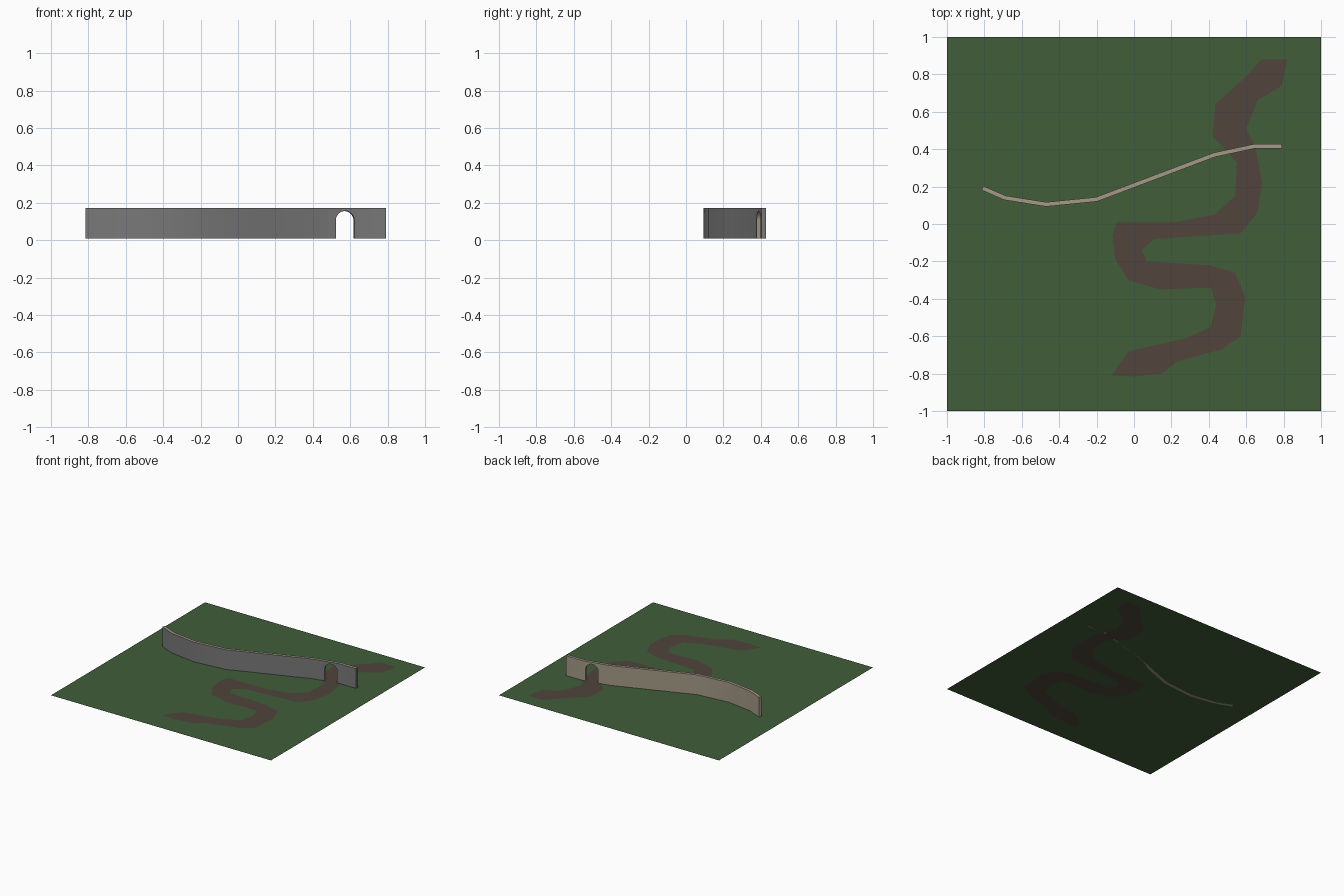
import bpy, bmesh, math
from mathutils import Vector

if "Cube" in bpy.data.objects:
    bpy.data.objects.remove(bpy.data.objects["Cube"])

GROUND_Z = 0.01


def material(name, rgb):
    m = bpy.data.materials.new(name)
    m.diffuse_color = (*rgb, 1)
    m.use_nodes = True
    m.node_tree.nodes["Principled BSDF"].inputs["Base Color"].default_value = m.diffuse_color
    return m


grass = material("grass green", (0.052, 0.11, 0.042))
earth = material("earth brown", (0.082, 0.058, 0.045))
grey = material("stone grey", (0.19, 0.19, 0.19))
beige = material("stone beige", (0.37, 0.32, 0.24))


def add_object(name, bm, mats):
    mesh = bpy.data.meshes.new(name)
    bm.to_mesh(mesh)
    bm.free()
    ob = bpy.data.objects.new(name, mesh)
    bpy.context.collection.objects.link(ob)
    for m in mats:
        mesh.materials.append(m)
    return ob


def add_loop(bm, pts, z):
    vs = [bm.verts.new((x, y, z)) for x, y in pts]
    return [bm.edges.new((vs[i - 1], vs[i])) for i in range(len(vs))]


def face_up(bm):
    for f in bm.faces:
        f.normal_update()
        if f.normal.z < 0:
            f.normal_flip()


# banks of the winding path, south to north
left = [(-0.12, -0.81), (-0.03, -0.68), (0.28, -0.61), (0.41, -0.55), (0.44, -0.43),
        (0.41, -0.34), (0.14, -0.35), (-0.03, -0.30), (-0.10, -0.19), (-0.115, -0.06),
        (-0.09, 0.01), (0.22, 0.01), (0.43, 0.05), (0.54, 0.15), (0.55, 0.33),
        (0.42, 0.47), (0.435, 0.64), (0.60, 0.79), (0.68, 0.88)]
right = [(0.0, -0.815), (0.15, -0.80), (0.23, -0.735), (0.47, -0.67), (0.57, -0.60),
         (0.595, -0.39), (0.54, -0.26), (0.40, -0.22), (0.07, -0.20), (0.04, -0.14),
         (0.11, -0.08), (0.57, -0.05), (0.66, 0.06), (0.685, 0.22), (0.65, 0.41),
         (0.60, 0.51), (0.66, 0.66), (0.79, 0.74), (0.82, 0.88)]
outline = left + right[::-1]

# ground: square with the path cut out
bm = bmesh.new()
edges = add_loop(bm, [(-1, -1), (1, -1), (1, 1), (-1, 1)], GROUND_Z)
edges += add_loop(bm, outline, GROUND_Z)
bmesh.ops.triangle_fill(bm, use_beauty=True, edges=edges)
face_up(bm)
add_object("ground", bm, [grass])

# path: sunken floor with sloped banks, level again at the north end
bm = bmesh.new()
edges = add_loop(bm, outline, GROUND_Z)
bmesh.ops.triangle_fill(bm, use_beauty=True, edges=edges)
face_up(bm)
rim = set(bm.verts)
bmesh.ops.inset_region(bm, faces=bm.faces[:], thickness=0.02, use_even_offset=True)
for v in bm.verts:
    if all(not e.is_boundary for e in v.link_edges) and v.co.y < 0.83:
        v.co.z = 0
add_object("path", bm, [earth])

# wall: thin curved strip, grey in front, beige on the top and back
line = [Vector(p) for p in [(-0.81, 0.192), (-0.69, 0.14), (-0.47, 0.105), (-0.2, 0.132),
                            (0.12, 0.253), (0.43, 0.37), (0.64, 0.415), (0.79, 0.415)]]
TOP, HALF = 0.172, 0.012
bm = bmesh.new()
rings = []
for i, p in enumerate(line):
    d = (line[min(i + 1, len(line) - 1)] - line[max(i - 1, 0)]).normalized()
    n = Vector((d.y, -d.x)) * HALF
    f, b = p + n, p - n
    rings.append([bm.verts.new((q.x, q.y, z)) for q, z in
                  ((f, GROUND_Z), (f, TOP), (b, TOP), (b, GROUND_Z))])
for a, b in zip(rings, rings[1:]):
    for k in range(4):
        face = bm.faces.new((a[k], a[k - 1], b[k - 1], b[k]))
        face.material_index = 0 if k == 1 else 1
bm.faces.new(rings[0]).material_index = 1
bm.faces.new(rings[-1][::-1])
bmesh.ops.recalc_face_normals(bm, faces=bm.faces)
wall = add_object("wall", bm, [grey, beige])

# arch cutter, square to the wall where the path runs through
R, SPRING = 0.051, 0.105
profile = [(-R, -0.05)] + [(-R * math.cos(math.pi * i / 16), SPRING + R * math.sin(math.pi * i / 16))
                           for i in range(17)] + [(R, -0.05)]
along = (line[6] - line[5]).normalized()
across = Vector((along.y, -along.x))
centre = Vector((0.57, 0.40))
bm = bmesh.new()
sides = []
for s in (-0.08, 0.08):
    ring = []
    for u, z in profile:
        q = centre + along * u + across * s
        ring.append(bm.verts.new((q.x, q.y, z)))
    sides.append(ring)
    bm.faces.new(ring)
for i in range(len(profile)):
    bm.faces.new((sides[0][i - 1], sides[0][i], sides[1][i], sides[1][i - 1]))
bmesh.ops.recalc_face_normals(bm, faces=bm.faces)
for f in bm.faces:
    f.material_index = 1
cutter = add_object("arch_cutter", bm, [grey, beige])
cutter.hide_render = True

mod = wall.modifiers.new("arch", 'BOOLEAN')
mod.operation = 'DIFFERENCE'
mod.solver = 'EXACT'
mod.object = cutter
bpy.context.view_layer.objects.active = wall
wall.select_set(True)
bpy.ops.object.modifier_apply(modifier=mod.name)
bpy.data.objects.remove(cutter)
bpy.ops.object.shade_smooth_by_angle(angle=math.radians(35))
